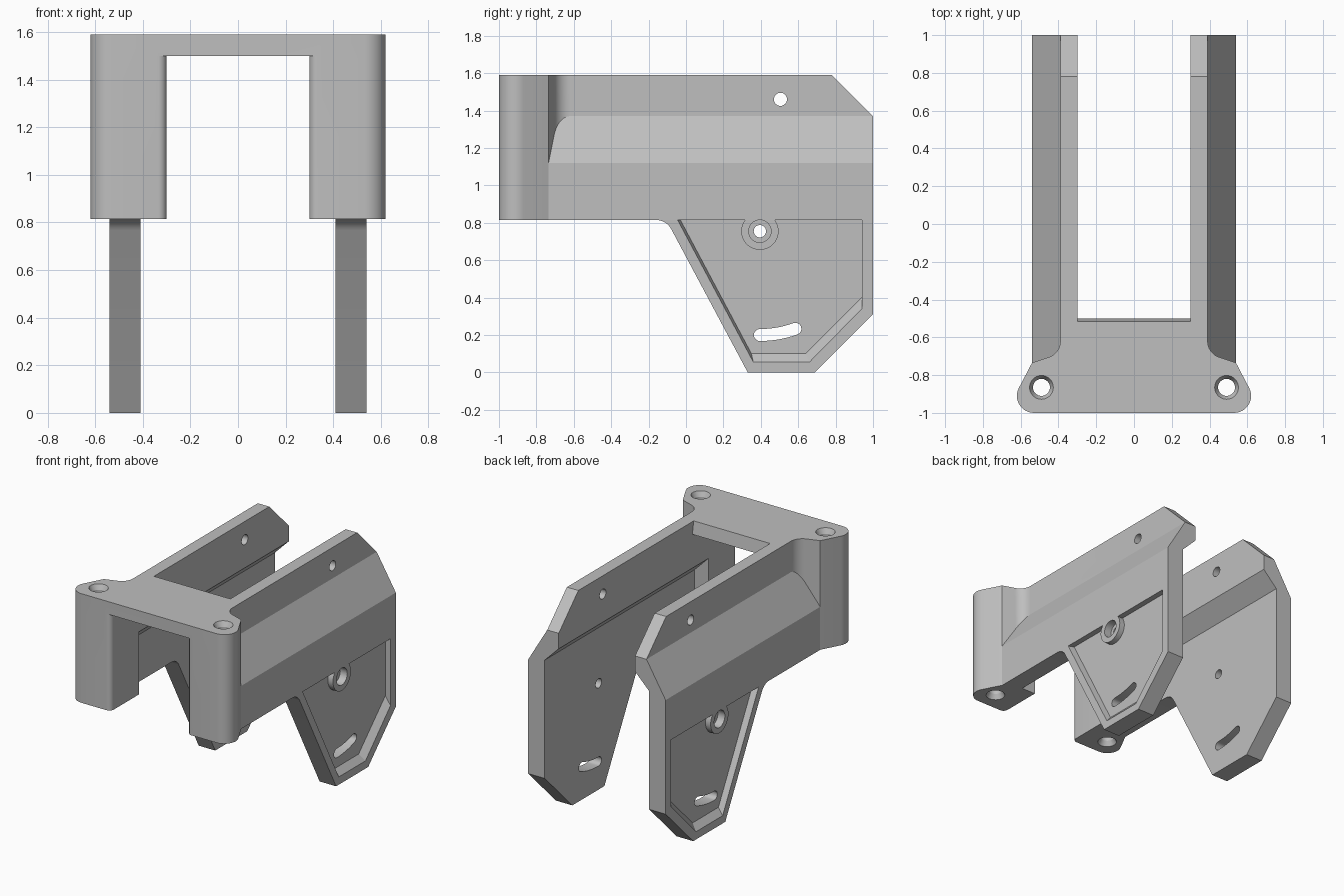
import bpy
import bmesh
from math import sin, cos, radians

if "Cube" in bpy.data.objects:
    bpy.data.objects.remove(bpy.data.objects["Cube"])

grey = bpy.data.materials.new("plain grey")
grey.use_nodes = True
colour = (0.52, 0.52, 0.52, 1)
grey.diffuse_color = colour
grey.node_tree.nodes["Principled BSDF"].inputs["Base Color"].default_value = colour

PLACE = {
    "x": lambda u, v, t: (t, u, v),
    "y": lambda u, v, t: (u, t, v),
    "z": lambda u, v, t: (u, v, t),
}


def arc(cu, cv, r, start, end, n=12):
    angles = [radians(start + (end - start) * i / n) for i in range(n + 1)]
    return [(cu + r * cos(a), cv + r * sin(a)) for a in angles]


def circle(cu, cv, r, n=32):
    return arc(cu, cv, r, 0, 360 - 360 / n, n - 1)


def loft(name, axis, a, b, lower, upper=None, side=1):
    """Solid between two matching outlines, at a and b along an axis."""
    bm = bmesh.new()
    rings = []
    for pts, t in ((lower, a), (upper or lower, b)):
        ring = []
        for u, v in pts:
            x, y, z = PLACE[axis](u, v, t)
            ring.append(bm.verts.new((x * side, y, z)))
        rings.append(ring)
        bm.faces.new(ring)
    n = len(lower)
    for i in range(n):
        j = (i + 1) % n
        bm.faces.new((rings[0][i], rings[0][j], rings[1][j], rings[1][i]))
    bmesh.ops.recalc_face_normals(bm, faces=bm.faces)
    mesh = bpy.data.meshes.new(name)
    bm.to_mesh(mesh)
    bm.free()
    mesh.materials.append(grey)
    obj = bpy.data.objects.new(name, mesh)
    bpy.context.collection.objects.link(obj)
    return obj


def combine(target, tool, operation):
    """Apply a boolean and remove the tool."""
    mod = target.modifiers.new("combine", "BOOLEAN")
    mod.operation = operation
    mod.solver = "EXACT"
    mod.object = tool
    bpy.context.view_layer.update()
    graph = bpy.context.evaluated_depsgraph_get()
    mesh = bpy.data.meshes.new_from_object(target.evaluated_get(graph))
    target.modifiers.clear()
    target.data = mesh
    bpy.data.objects.remove(tool)


TOP, UNDER = 1.59, 0.815
PIVOT = (0.395, 0.755)

# Outlines: corner column from above, plate from the side, plate from the end
column_outline = (
    arc(0.335, -0.965, 0.035, 180, 270, 6)
    + arc(0.53, -0.91, 0.09, -90, 27.5)
    + [(0.54, -0.735)]
    + arc(0.48, -0.62, 0.09, 255, 180)
    + [(0.30, -0.62)]
)
plate_outline = (
    [(-0.75, TOP), (-0.75, UNDER)]
    + arc(-0.16, 0.7235, 0.0915, 90, 28, 8)
    + [(0.33, 0), (0.69, 0), (1, 0.31), (1, 1.37), (0.78, TOP)]
)
plate_section = [(0.30, -0.1), (0.54, -0.1), (0.54, 1.12), (0.39, 1.37),
                 (0.39, 1.7), (0.30, 1.7)]
recess_section = [(0.2, -0.2), (0.41, -0.2), (0.41, 1.15), (0.30, 1.26), (0.2, 1.26)]

# Pocket outlines at the outer face and at the floor
pocket_rim = [(-0.045, UNDER), (0.36, 0.055), (0.66, 0.055), (0.94, 0.34), (0.94, UNDER)]
pocket_floor = [(-0.03, UNDER), (0.35, 0.10), (0.64, 0.10), (0.94, 0.40), (0.94, UNDER)]

# Curved slot, concentric with the pivot hole
SLOT_R, SLOT_W, SWING = 0.555, 0.032, 20
end = arc(*PIVOT, SLOT_R, -90 + SWING, -90 + SWING, 1)[0]
start = (PIVOT[0], PIVOT[1] - SLOT_R)
slot_outline = (
    arc(*PIVOT, SLOT_R + SLOT_W, -90, -90 + SWING)
    + arc(*end, SLOT_W, -90 + SWING, 90 + SWING)[1:-1]
    + arc(*PIVOT, SLOT_R - SLOT_W, -90 + SWING, -90)
    + arc(*start, SLOT_W, 90, 270)[1:-1]
)

# Bridge between the two columns
bracket = loft("bracket", "x", -0.36, 0.36,
               [(-1, 1.5), (-0.5, 1.5), (-0.515, TOP), (-1, TOP)])

for side in (1, -1):
    # Side plate joined to its column
    half = loft("side_plate", "x", 0.1, 0.8, plate_outline, side=side)
    combine(half, loft("section", "y", -0.9, 1.2, plate_section, side=side), "INTERSECT")
    combine(half, loft("column", "z", UNDER, TOP, column_outline, side=side), "UNION")
    combine(half, loft("recess", "y", -0.68, 1.3, recess_section, side=side), "DIFFERENCE")

    # Outer pocket, leaving a round boss at the pivot
    pocket = loft("pocket", "x", 0.50, 0.54, pocket_floor, pocket_rim, side)
    combine(pocket, loft("rim", "x", 0.5399, 0.56, pocket_rim, side=side), "UNION")
    combine(pocket, loft("boss", "x", 0.45, 0.6, circle(*PIVOT, 0.10), side=side), "DIFFERENCE")
    combine(half, pocket, "DIFFERENCE")

    # Pivot, slot and upper cross holes
    for outline, depth in ((circle(*PIVOT, 0.06), 0.485), (circle(*PIVOT, 0.033), 0.1),
                           (slot_outline, 0.1), (circle(0.505, 1.46, 0.035), 0.1)):
        combine(half, loft("hole", "x", depth, 0.7, outline, side=side), "DIFFERENCE")

    # Vertical screw hole, countersunk at both ends
    bore, mouth = circle(0.49, -0.865, 0.045), circle(0.49, -0.865, 0.063)
    combine(half, loft("bore", "z", 0.7, 1.7, bore, side=side), "DIFFERENCE")
    for face, inward in ((TOP, -0.035), (UNDER, 0.035)):
        sink = loft("sink", "z", face + inward, face, bore, mouth, side)
        combine(half, sink, "DIFFERENCE")

    combine(bracket, half, "UNION")

# Smooth the rounds and keep the edges sharp
bpy.ops.object.select_all(action="DESELECT")
bracket.select_set(True)
bpy.context.view_layer.objects.active = bracket
bpy.ops.object.shade_smooth_by_angle(angle=radians(25))
